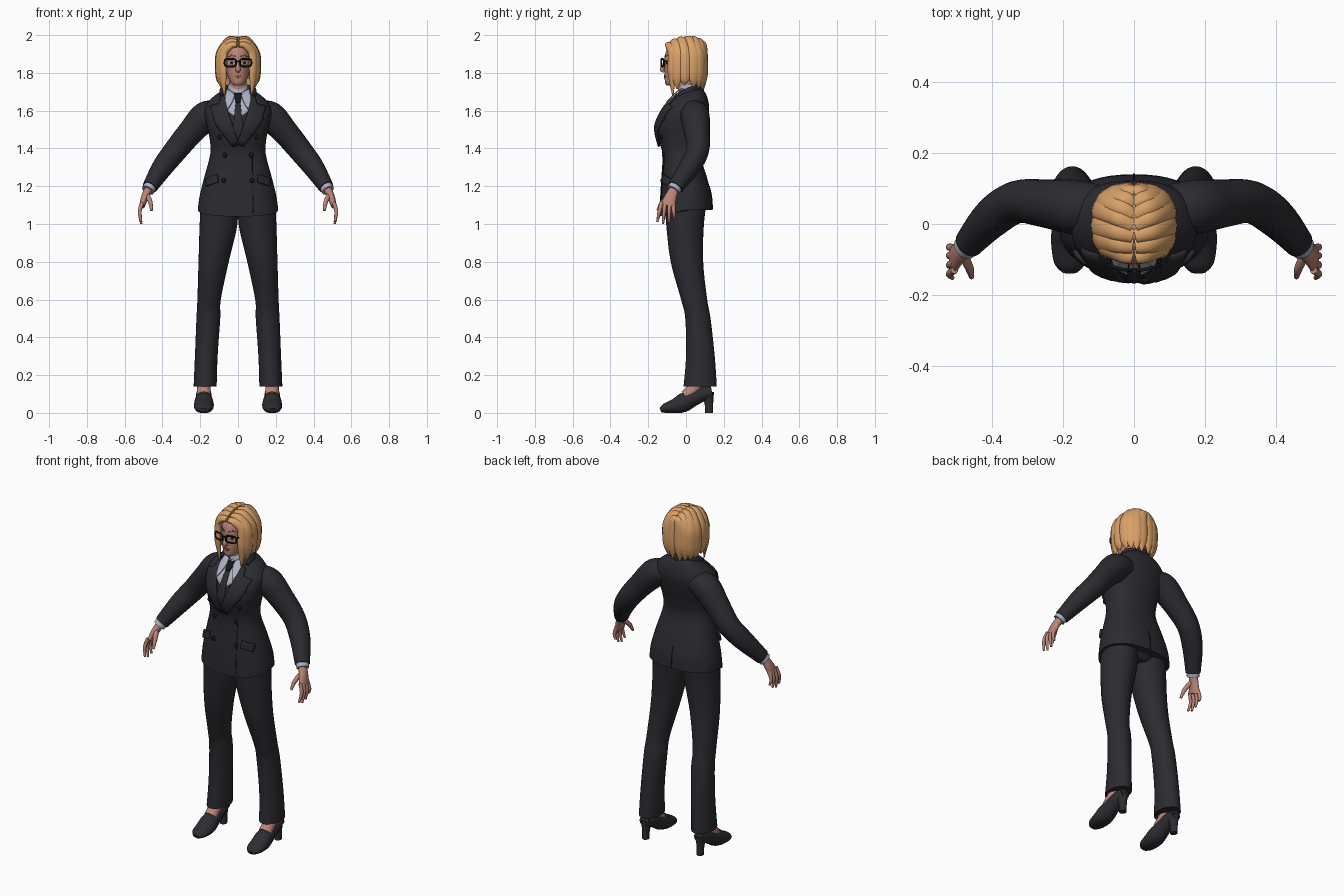
import bpy, bmesh, math
from mathutils import Vector
from mathutils.bvhtree import BVHTree

cube = bpy.data.objects.get("Cube")
if cube:
    bpy.data.objects.remove(cube)


def material(name, rgb):
    m = bpy.data.materials.new(name)
    m.use_nodes = True
    m.diffuse_color = (*rgb, 1)
    bsdf = m.node_tree.nodes["Principled BSDF"]
    bsdf.inputs["Base Color"].default_value = (*rgb, 1)
    bsdf.inputs["Roughness"].default_value = 0.8
    return m


SUIT = material("charcoal suit", (.024, .024, .03))
DARK = material("black trim", (.008, .008, .01))
SHOE = material("shoe leather", (.026, .026, .032))
SHIRT = material("pale shirt", (.42, .44, .54))
SKIN = material("skin", (.5, .235, .185))
LIPS = material("lips", (.33, .1, .09))
HAIR = material("golden hair", (.7, .36, .14))
BROW = material("brown brow", (.2, .09, .04))
WHITE = material("eye white", (.6, .6, .6))


def spline(rows, steps):
    """Smooth interpolation through rows of numbers."""
    out = []
    for i in range(len(rows) - 1):
        a, b, c, d = (rows[max(0, min(len(rows) - 1, i + k))] for k in (-1, 0, 1, 2))
        for j in range(steps):
            t = j / steps
            out.append([q + .5 * t * (r - p + t * (2 * p - 5 * q + 4 * r - s + t * (3 * (q - r) + s - p)))
                        for p, q, r, s in zip(a, b, c, d)])
    return out + [list(rows[-1])]


def finish(name, bm, mat):
    bmesh.ops.recalc_face_normals(bm, faces=bm.faces)
    me = bpy.data.meshes.new(name)
    bm.to_mesh(me)
    bm.free()
    me.materials.append(mat)
    ob = bpy.data.objects.new(name, me)
    bpy.context.collection.objects.link(ob)
    return ob


def skin_rings(name, rings, mat):
    bm = bmesh.new()
    rings = [[bm.verts.new(p) for p in ring] for ring in rings]
    n = len(rings[0])
    for a, b in zip(rings, rings[1:]):
        for i in range(n):
            bm.faces.new((a[i], a[(i + 1) % n], b[(i + 1) % n], b[i]))
    bm.faces.new(rings[0])
    bm.faces.new(rings[-1])
    return finish(name, bm, mat)


def circle(n, power=1.0):
    for i in range(n):
        a = math.tau * i / n
        c, s = math.cos(a), math.sin(a)
        yield math.copysign(abs(c) ** power, c), math.copysign(abs(s) ** power, s)


def loft(name, rows, mat, s=1, n=32, power=1.0, steps=5):
    """Horizontal rings given as x, y, z, half width, half depth."""
    return skin_rings(name, [[(s * (x + rx * c), y + ry * d, z) for c, d in circle(n, power)]
                             for x, y, z, rx, ry in spline(rows, steps)], mat)


def tube(name, rows, mat, side=(0, 1, 0), s=1, n=16, steps=5):
    """Tapered tube along a path, given as x, y, z, radius along side, other radius."""
    rows = spline(rows, steps)
    pts = [Vector(r[:3]) for r in rows]
    rings = []
    for i, r in enumerate(rows):
        t = (pts[min(i + 1, len(pts) - 1)] - pts[max(i - 1, 0)]).normalized()
        u = Vector(side)
        u = (u - t * u.dot(t)).normalized()
        w = t.cross(u)
        ring = [pts[i] + u * c * r[3] + w * d * r[4] for c, d in circle(n)]
        rings.append([(s * p.x, p.y, max(p.z, 0)) for p in ring])
    return skin_rings(name, rings, mat)


def tree_of(ob):
    return BVHTree.FromPolygons([v.co for v in ob.data.vertices], [p.vertices[:] for p in ob.data.polygons])


def drape(tree, x, z, facing=-1):
    hit = tree.ray_cast(Vector((x, facing, z)), Vector((0, -facing, 0)))[0]
    return hit or tree.find_nearest(Vector((x, facing * .05, z)))[0]


def plate(name, outline, mat, tree, s=1, lift=.003, thick=.006, facing=-1):
    """Flat outline in x and z laid onto a surface."""
    bm = bmesh.new()
    bm.faces.new([bm.verts.new((s * x, 0, z)) for x, z in outline])
    bmesh.ops.triangulate(bm, faces=bm.faces)
    bmesh.ops.subdivide_edges(bm, edges=bm.edges, cuts=5, use_grid_fill=True)
    for v in bm.verts:
        v.co.y = drape(tree, v.co.x, v.co.z, facing).y + facing * lift
    ob = finish(name, bm, mat)
    mod = ob.modifiers.new("thickness", "SOLIDIFY")
    mod.thickness = thick
    mod.offset = 0
    return ob


def oval(cx, cz, rx, rz, n=14):
    return [(cx + rx * c, cz + rz * d) for c, d in circle(n)]


# Jacket body, with the front hem dipping
jacket = loft("jacket", [(0, 0, 1.075, .213, .14), (0, -.001, 1.15, .203, .136), (0, -.01, 1.25, .178, .12),
                         (0, -.025, 1.37, .147, .1), (0, -.03, 1.45, .15, .115), (0, -.025, 1.52, .165, .13),
                         (0, 0, 1.6, .178, .122), (0, .018, 1.65, .155, .1), (0, .03, 1.69, .11, .075),
                         (0, .03, 1.715, .07, .055)], SUIT, n=48, power=.85)
for v in jacket.data.vertices:
    if v.co.y < 0 and v.co.z < 1.2:
        v.co.z += .25 * v.co.y * (1.2 - v.co.z) / .125
body = tree_of(jacket)

# Shirt front, tie, seam and rear vent
plate("shirt_front", [(-.065, 1.69), (.065, 1.69), (.06, 1.6), (.02, 1.57), (-.02, 1.57), (-.06, 1.6)], SHIRT, body)
plate("tie", [(-.012, 1.655), (.012, 1.655), (.028, 1.5), (0, 1.44), (-.028, 1.5)], SUIT, body, lift=.009)
plate("tie_knot", [(-.022, 1.69), (.022, 1.69), (.012, 1.645), (-.012, 1.645)], DARK, body, lift=.014, thick=.009)
plate("front_seam", [(.075, 1.37), (.079, 1.37), (.081, 1.06), (.077, 1.06)], DARK, body, lift=.001, thick=.003)
plate("rear_vent", [(-.002, 1.2), (.002, 1.2), (.003, 1.08), (-.003, 1.08)], DARK, body,
      lift=.001, thick=.003, facing=1)
plate("breast_pocket", [(.085, 1.535), (.135, 1.55), (.134, 1.567), (.084, 1.552)], SUIT, body, lift=.006)
loft("shirt_collar", [(0, .01, 1.66, .066, .062), (0, .012, 1.7, .058, .056), (0, .014, 1.738, .052, .05)], SHIRT)
tube("jacket_collar", [(-.085, -.035, 1.675, .02, .01), (-.082, .03, 1.705, .024, .01), (0, .085, 1.715, .024, .01),
                       (.082, .03, 1.705, .024, .01), (.085, -.035, 1.675, .02, .01)], SUIT, side=(0, 0, 1))

# Head, neck and face
loft("neck", [(0, .01, 1.64, .05, .05), (0, .005, 1.72, .045, .047), (0, -.005, 1.8, .045, .05)], SKIN)
head = loft("head", [(0, -.08, 1.732, .018, .02), (0, -.066, 1.748, .037, .045), (0, -.042, 1.79, .056, .071),
                     (0, -.022, 1.84, .067, .091), (0, -.016, 1.89, .07, .096), (0, -.01, 1.93, .062, .088),
                     (0, -.005, 1.965, .035, .055)], SKIN)
face = tree_of(head)
tube("nose", [(0, -.109, 1.87, .007, .006), (0, -.119, 1.84, .009, .009), (0, -.126, 1.818, .014, .012),
              (0, -.114, 1.806, .01, .006)], SKIN, side=(1, 0, 0))
plate("mouth", oval(0, 1.781, .022, .007), LIPS, face, lift=.002, thick=.005)
tube("glasses_bridge", [(-.012, -.13, 1.862, .004, .004), (.012, -.13, 1.862, .004, .004)], DARK)

for s, label in ((1, "left"), (-1, "right")):
    # Eyes and glasses
    plate(label + "_eye", oval(.034, 1.853, .016, .008), WHITE, face, s, .001, .003)
    plate(label + "_iris", oval(.034, 1.853, .007, .007), DARK, face, s, .003, .003)
    plate(label + "_brow", [(.014, 1.884), (.036, 1.89), (.058, 1.882), (.036, 1.896), (.014, 1.892)],
          BROW, face, s, .002, .004)
    curve = bpy.data.curves.new(label + "_glasses_rim", "CURVE")
    curve.dimensions = "3D"
    curve.bevel_depth = .0048
    line = curve.splines.new("POLY")
    line.points.add(19)
    line.use_cyclic_u = True
    for p, (c, d) in zip(line.points, circle(20, .55)):
        x = .041 + .03 * c
        p.co = (s * x, -.131 + 3 * x * x, 1.854 + .02 * d, 1)
    curve.materials.append(DARK)
    bpy.context.collection.objects.link(bpy.data.objects.new(label + "_glasses_rim", curve))
    tube(label + "_glasses_arm", [(.07, -.115, 1.862, .004, .004), (.077, 0, 1.862, .004, .004)], DARK,
         side=(0, 0, 1), s=s)

    # Lapels, collar points, pocket flaps and buttons
    plate(label + "_lapel", [(.06, 1.69), (.092, 1.67), (.1, 1.637), (.148, 1.622), (.115, 1.52), (.03, 1.41),
                             (-.005, 1.42), (.054, 1.6)], SUIT, body, s, .009 + .002 * s, .009)
    plate(label + "_collar_point", [(.014, 1.69), (.06, 1.715), (.068, 1.66), (.055, 1.605), (.03, 1.645)],
          SHIRT, body, s, .012, .008)
    plate(label + "_pocket_flap", [(.105, 1.222), (.165, 1.2), (.168, 1.24), (.11, 1.262)], SUIT, body, s, .009, .016)
    for x, z in ((.098, 1.46), (.07, 1.365), (.075, 1.23)):
        bm = bmesh.new()
        bmesh.ops.create_uvsphere(bm, u_segments=14, v_segments=8, radius=.013)
        at = drape(body, s * x, z)
        for v in bm.verts:
            v.co = (v.co.x + at.x, v.co.y * .6 + at.y - .003, v.co.z + at.z)
        finish(label + "_button", bm, DARK)

    # Sleeve, cuff and hand
    tube(label + "_sleeve", [(.1, .04, 1.59, .07, .06), (.17, .048, 1.57, .077, .079), (.25, .058, 1.487, .068, .069),
                             (.33, .062, 1.39, .06, .063), (.4, .018, 1.3, .056, .056), (.467, -.056, 1.195, .042, .04)],
         SUIT, s=s, n=24)
    tube(label + "_cuff", [(.455, -.043, 1.215, .037, .035), (.477, -.067, 1.178, .036, .034)], SHIRT, s=s, n=20)
    tube(label + "_palm", [(.47, -.06, 1.19, .024, .022), (.492, -.08, 1.145, .032, .02),
                           (.508, -.098, 1.095, .04, .015)], SKIN, s=s)
    for finger, y, tip, z in (("index", -.13, -.152, 1.012), ("middle", -.11, -.122, 1.0),
                              ("ring", -.088, -.09, 1.01), ("little", -.068, -.062, 1.035)):
        tube(label + "_" + finger + "_finger", [(.506, y, 1.115, .011, .011), (.521, (y + tip) / 2, 1.065, .01, .01),
                                                (.512, tip, z, .006, .006)], SKIN, s=s, n=10)
    tube(label + "_thumb", [(.482, -.085, 1.155, .016, .014), (.464, -.125, 1.115, .013, .012),
                            (.458, -.15, 1.072, .007, .007)], SKIN, s=s, n=10)

    # Trouser leg
    loft(label + "_trouser_leg", [(.1, .0, 1.15, .095, .115), (.103, -.005, 1.0, .1, .1), (.129, .005, .8, .08, .086),
                                  (.153, .043, .6, .062, .069), (.157, .063, .5, .063, .067),
                                  (.168, .076, .3, .06, .076), (.174, .075, .14, .061, .088)], SUIT, s)

    # Foot, shoe and heel
    x = .181
    tube(label + "_ankle", [(x, .07, .2, .036, .036), (x, .05, .14, .036, .036), (x, .0, .088, .038, .034)],
         SKIN, side=(1, 0, 0), s=s)
    tube(label + "_shoe", [(x, -.135, .014, .022, .012), (x, -.11, .024, .044, .026), (x, -.05, .038, .053, .042),
                           (x, -.01, .056, .05, .05), (x, .04, .078, .043, .042), (x, .09, .1, .04, .038),
                           (x, .138, .112, .03, .03)], SHOE, side=(1, 0, 0), s=s, n=20)
    loft(label + "_heel", [(x, .122, 0, .019, .022), (x, .121, .05, .021, .023), (x, .112, .11, .032, .036)], SHOE, s)

    # Hair locks falling from a centre part
    angles = (46, 66, 88, 110, 131, 152, 171)
    ends = (1.68, 1.715, 1.735, 1.725, 1.72, 1.715, 1.71)
    for i, (deg, end) in enumerate(zip(angles, ends)):
        a = math.radians(deg)
        px = .104 * math.sin(a) ** .75
        py = -math.copysign(.1 * abs(math.cos(a)) ** .75, math.cos(a))
        root = -.092 + .029 * i
        top = 1.982 - 3.5 * root * root
        wide = .026 if i == 0 else .034
        tube(label + "_hair_lock", [(.004, root, top - .004, .02, .014), (.5 * px, .5 * (root + py), top - .008, .026, .018),
                                    (.94 * px, .96 * py, 1.905, wide, .019), (px, py, 1.82, wide, .018),
                                    (.97 * px, .97 * py, 1.765, wide * .8, .014),
                                    (.88 * px, .92 * py, end, .003, .003)],
             HAIR, side=(math.cos(a), math.sin(a), 0), s=s, n=14)

# Scalp under the locks and hips under the jacket
loft("scalp", [(0, .025, 1.77, .07, .06), (0, .02, 1.82, .09, .078), (0, .015, 1.89, .095, .085),
               (0, .01, 1.945, .075, .078), (0, .005, 1.975, .03, .04)], HAIR)
loft("hips", [(0, .0, 1.045, .09, .075), (0, .0, 1.1, .18, .11), (0, -.005, 1.2, .16, .1)], SUIT)

# Smooth shading with crisp edges
bpy.ops.object.select_all(action="DESELECT")
for ob in bpy.context.collection.objects:
    if ob.type == "MESH":
        ob.select_set(True)
        bpy.context.view_layer.objects.active = ob
bpy.ops.object.shade_smooth_by_angle(angle=math.radians(50))
